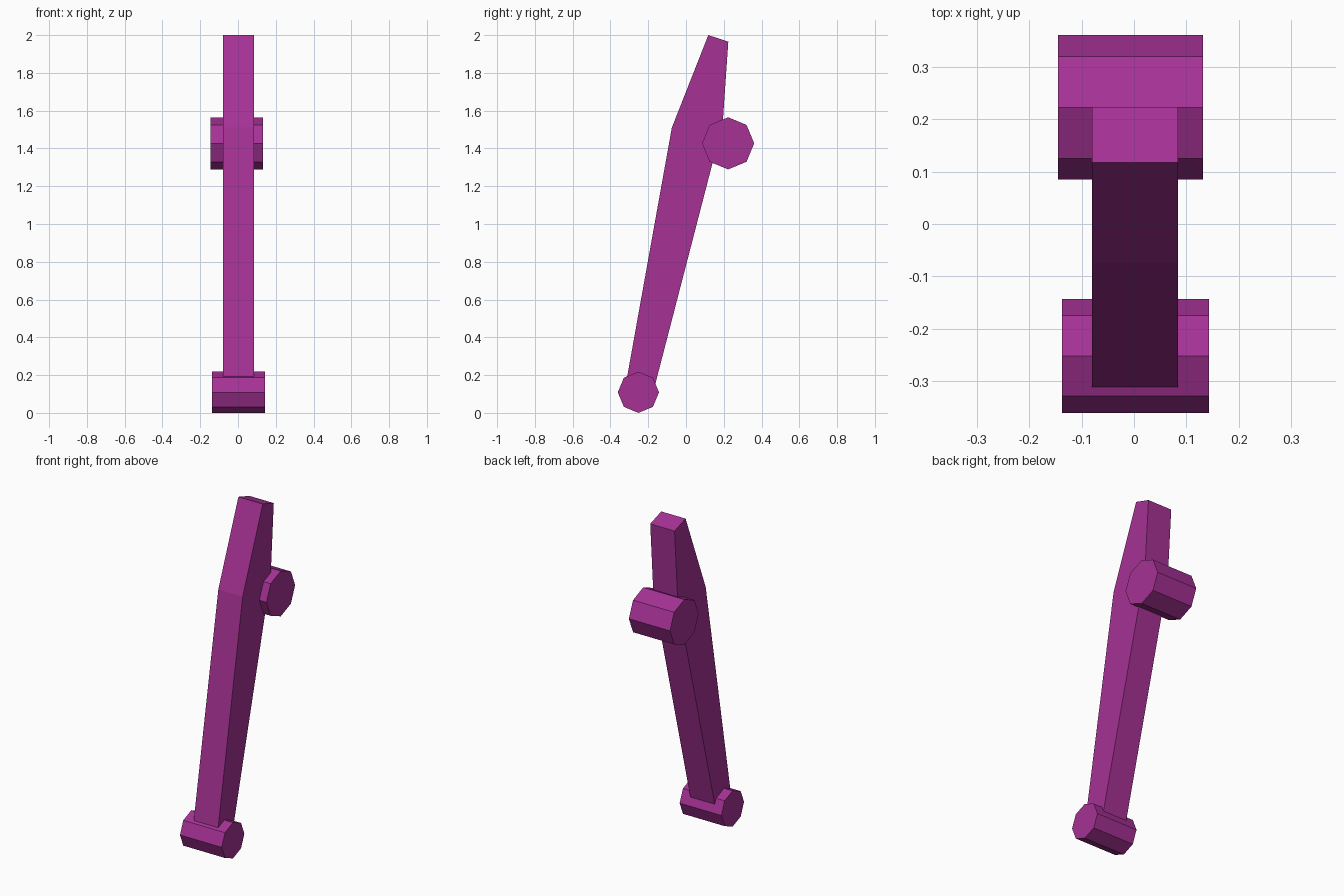
import bpy
import bmesh
import math

cube = bpy.data.objects.get("Cube")
if cube:
    bpy.data.objects.remove(cube, do_unlink=True)

purple = bpy.data.materials.new("purple")
purple.use_nodes = True
color = (0.38, 0.031, 0.30, 1.0)
purple.diffuse_color = color
purple.node_tree.nodes["Principled BSDF"].inputs["Base Color"].default_value = color


def extrude_profile(name, profile, x_min, x_max):
    """Extrude a (y, z) outline along x into a flat-shaded solid."""
    bm = bmesh.new()
    face = bm.faces.new([bm.verts.new((x_min, y, z)) for y, z in profile])
    result = bmesh.ops.extrude_face_region(bm, geom=[face])
    moved = [v for v in result["geom"] if isinstance(v, bmesh.types.BMVert)]
    bmesh.ops.translate(bm, verts=moved, vec=(x_max - x_min, 0, 0))
    bmesh.ops.recalc_face_normals(bm, faces=bm.faces)
    mesh = bpy.data.meshes.new(name)
    bm.to_mesh(mesh)
    bm.free()
    mesh.materials.append(purple)
    obj = bpy.data.objects.new(name, mesh)
    bpy.context.collection.objects.link(obj)
    return obj


def octagon(y, z, radius):
    angles = [math.radians(45 * i) for i in range(8)]
    return [(y + radius * math.cos(a), z + radius * math.sin(a)) for a in angles]


# Leaning bar that tapers towards its tip; its foot is sunk in the lower roller
bar_outline = [(-0.319, 0.15), (-0.171, 0.12), (0.194, 1.529),
               (0.224, 1.965), (0.118, 2.0), (-0.075, 1.51)]
extrude_profile("lever_bar", bar_outline, -0.08, 0.084)

# Eight-sided cross rollers
extrude_profile("upper_roller", octagon(0.223, 1.427, 0.138), -0.145, 0.132)
extrude_profile("lower_roller", octagon(-0.252, 0.109, 0.109), -0.138, 0.143)
